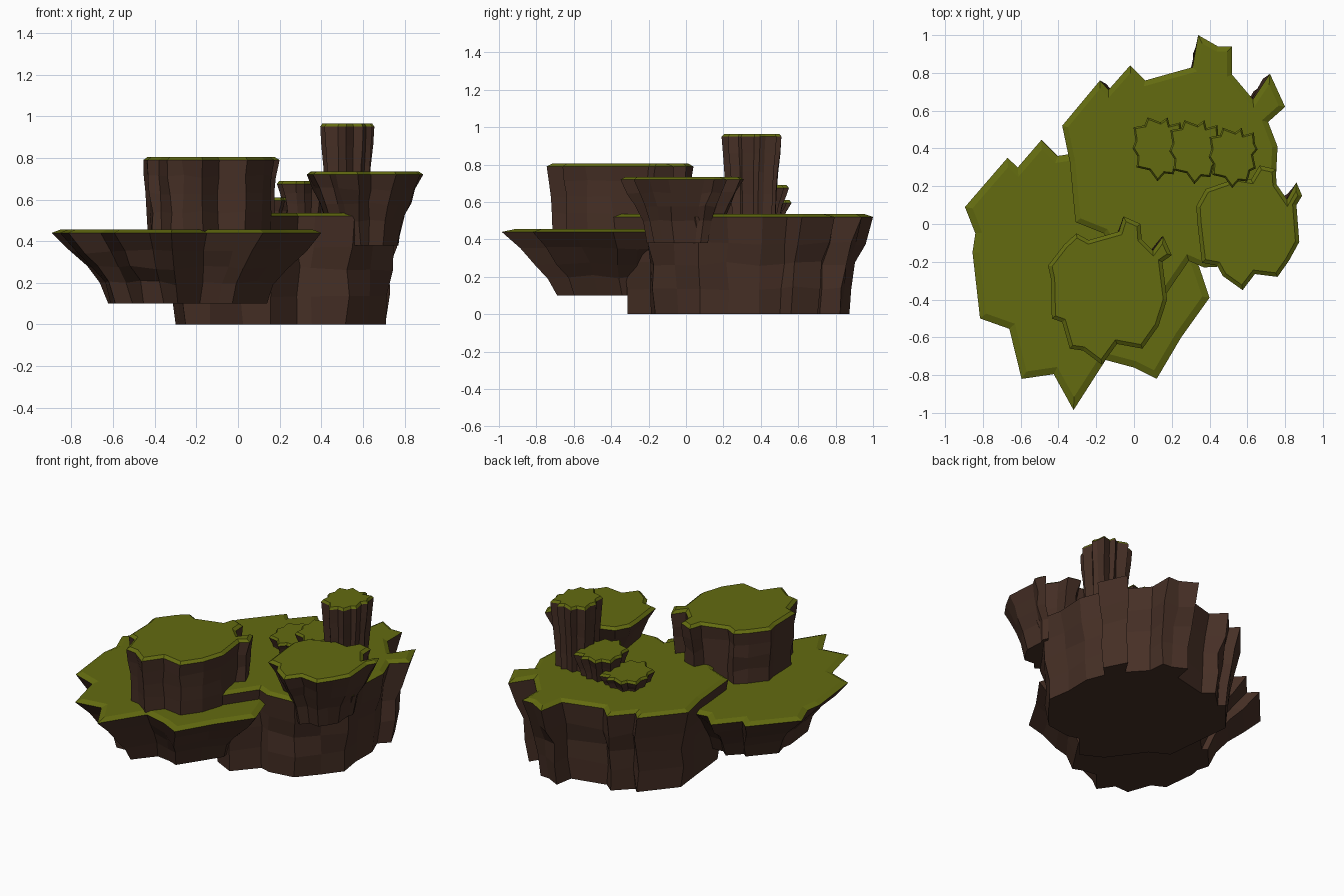
import bpy, bmesh, random
from mathutils import Vector

random.seed(4)


def material(name, rgb):
    m = bpy.data.materials.new(name)
    m.diffuse_color = (*rgb, 1)
    return m


ROCK = material("brown_rock", (0.062, 0.029, 0.019))
GRASS = material("olive_grass", (0.125, 0.147, 0.005))


def mesa(name, outline, centre, top, levels, rim=0.015, inset=0.02, jitter=0.012):
    """Rock wall lofted through (z, scale, roundness) levels up to a bevelled grass cap."""
    c = Vector(centre)
    arms = [Vector(p) - c for p in outline]
    mean = sum(a.length for a in arms) / len(arms)
    bm = bmesh.new()
    rings = []
    levels = levels + [(top - rim, 1.0, 0.0)]
    for k, (z, scale, roundness) in enumerate(levels):
        ring = []
        inner = 0 < k < len(levels) - 1
        for a in arms:
            r = scale * (a.length * (1 - roundness) + mean * roundness)
            p = c + a.normalized() * r
            dz = 0
            if inner:  # craggy variation on the middle rings only
                p += Vector((random.uniform(-1, 1), random.uniform(-1, 1))) * jitter
                dz = random.uniform(-1, 1) * jitter
            ring.append(bm.verts.new((p.x, p.y, z + dz)))
        rings.append(ring)
    n = len(arms)
    for lo, hi in zip(rings, rings[1:]):
        for i in range(n):
            j = (i + 1) % n
            bm.faces.new((lo[i], lo[j], hi[j], hi[i]))
    bm.faces.new(rings[0])
    cap = bm.faces.new(rings[-1])
    bmesh.ops.recalc_face_normals(bm, faces=bm.faces)
    # grass cap with a sloping rim
    slope = bmesh.ops.inset_individual(bm, faces=[cap], thickness=inset,
                                       depth=0, use_even_offset=True)["faces"]
    for v in cap.verts:
        v.co.z = top
    for f in [cap] + slope:
        f.material_index = 1
    mesh = bpy.data.meshes.new(name)
    bm.to_mesh(mesh)
    bm.free()
    mesh.materials.append(ROCK)
    mesh.materials.append(GRASS)
    ob = bpy.data.objects.new(name, mesh)
    bpy.context.collection.objects.link(ob)
    return ob


# large rear plateau
rear = [(-.38, .52), (-.18, .76), (-.135, .71), (-.02, .84), (.06, .76), (.31, .83),
        (.34, 1.0), (.445, .94), (.52, .94), (.52, .79), (.63, .66), (.72, .795),
        (.80, .62), (.71, .54), (.76, .41), (.75, .22), (.79, .05), (.68, -.08),
        (.56, -.22), (.37, -.23), (.29, -.195), (.15, -.40), (0, -.31),
        (-.16, -.05), (-.31, .01), (-.34, .33)]
mesa("rear_plateau", rear, (.2, .24), .535,
     [(0, .87, .2), (.14, .89, .18), (.27, .91, .14), (.38, .95, .08)], inset=.028)

# wide overhanging front shelf
front = [(-.895, .09), (-.67, .35), (-.615, .30), (-.49, .445), (-.405, .36), (-.34, .37),
         (-.12, .36), (.1, .28), (.25, .1), (.3, -.1), (.36, -.27), (.4, -.39),
         (.25, -.6), (.12, -.82), (0, -.76), (-.15, -.72), (-.32, -.985), (-.425, -.795),
         (-.595, -.82), (-.66, -.555), (-.815, -.5), (-.855, -.15), (-.84, -.05)]
mesa("front_shelf", front, (-.245, -.27), .455,
     [(.1, .6, .2), (.2, .66, .15), (.27, .76, .1), (.35, .88, .05)], inset=.035)

# broad mesa standing on the front shelf
broad = [(-.455, -.22), (-.37, -.11), (-.305, -.05), (-.24, -.085), (-.08, -.04),
         (-.055, .04), (.035, 0), (.04, -.08), (.10, -.14), (.155, -.065), (.2, -.165),
         (.15, -.2), (.175, -.4), (.13, -.54), (.045, -.66), (-.09, -.635),
         (-.17, -.745), (-.27, -.67), (-.34, -.66), (-.38, -.52), (-.435, -.5), (-.44, -.29)]
mesa("broad_mesa", broad, (-.14, -.35), .805,
     [(.43, .93, .08), (.54, .93, .06), (.63, .95, .04), (.71, .97, .02)], jitter=.008)

# flared mesa on the right edge
right = [(.335, .01), (.33, .095), (.38, .185), (.495, .225), (.53, .25), (.62, .235),
         (.665, .31), (.75, .29), (.755, .21), (.81, .13), (.86, .22), (.89, .15),
         (.86, .1), (.875, -.095), (.82, -.195), (.76, -.28), (.64, -.265),
         (.575, -.35), (.47, -.275), (.44, -.22), (.36, -.205)]
mesa("flared_mesa", right, (.61, -.02), .735,
     [(.38, .58, .1), (.5, .66, .08), (.58, .78, .05), (.65, .89, .03)], jitter=.008)

# tall pillar and two low stumps share one scalloped outline
scallop = [(-.125, .115), (-.07, .125), (-.055, .165), (.01, .14), (.045, .165),
           (.055, .125), (.11, .14), (.115, .08), (.13, .05), (.105, .02), (.12, -.05),
           (.09, -.065), (.075, -.12), (.03, -.115), (-.005, -.155), (-.045, -.1),
           (-.11, -.085), (-.105, -.03), (-.13, .01), (-.115, .05)]


def pillar(name, centre, grow, top, levels):
    pts = [(centre[0] + x * grow, centre[1] + y * grow) for x, y in scallop]
    mesa(name, pts, centre, top, levels, rim=.015, inset=.009, jitter=.003)


pillar("tall_pillar", (.525, .345), 1.0, .965,
       [(.51, .82, .06), (.64, .84, .04), (.76, .89, .02), (.86, .95, 0)])
pillar("middle_stump", (.325, .375), 1.06, .69,
       [(.51, .72, .06), (.58, .8, .04), (.63, .9, .02)])
pillar("low_stump", (.13, .39), 1.06, .61,
       [(.51, .78, .06), (.545, .84, .04), (.57, .92, .02)])
